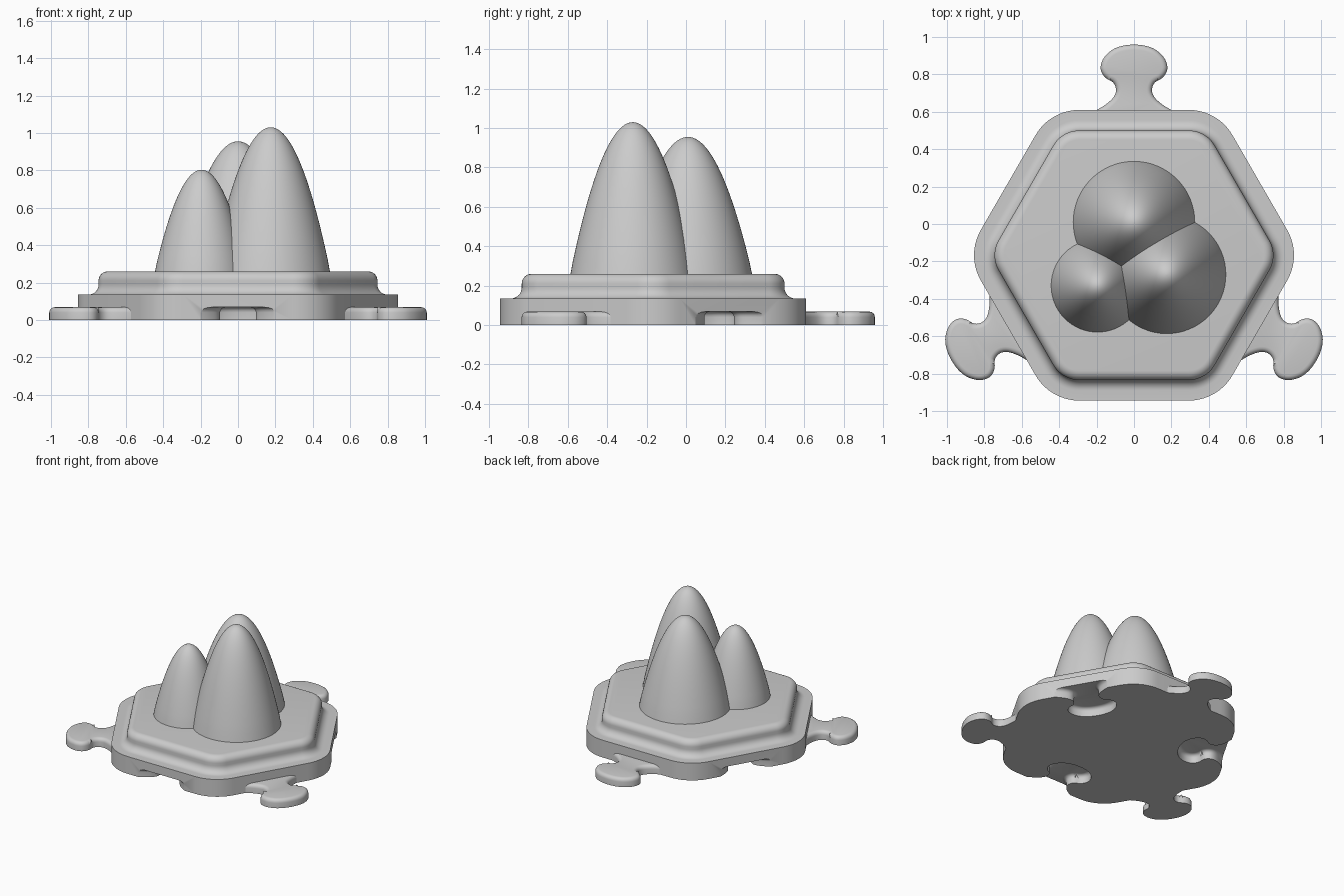
import bpy
import bmesh
from math import sin, cos, pi, radians, sqrt
from mathutils import Vector, Matrix

cube = bpy.data.objects.get("Cube")
if cube:
    bpy.data.objects.remove(cube, do_unlink=True)

CENTRE = Vector((0, -0.167, 0))
APOTHEM = 0.777
CORNER = 0.27          # outer corner radius of the hexagon
TOP = 0.26

grey = bpy.data.materials.new("stone grey")
grey.use_nodes = True
grey.diffuse_color = (0.6, 0.6, 0.6, 1)
grey.node_tree.nodes["Principled BSDF"].inputs["Base Color"].default_value = (0.6, 0.6, 0.6, 1)


def finish(bm, name):
    bmesh.ops.recalc_face_normals(bm, faces=bm.faces)
    mesh = bpy.data.meshes.new(name)
    bm.to_mesh(mesh)
    bm.free()
    obj = bpy.data.objects.new(name, mesh)
    bpy.context.collection.objects.link(obj)
    mesh.materials.append(grey)
    return obj


def smooth(obj, angle=35):
    bpy.ops.object.select_all(action='DESELECT')
    obj.select_set(True)
    bpy.context.view_layer.objects.active = obj
    bpy.ops.object.shade_smooth_by_angle(angle=radians(angle))


def loft(name, rings):
    bm = bmesh.new()
    loops = [[bm.verts.new(p) for p in ring] for ring in rings]
    n = len(loops[0])
    for a, b in zip(loops, loops[1:]):
        for i in range(n):
            j = (i + 1) % n
            bm.faces.new((a[i], a[j], b[j], b[i]))
    bm.faces.new(loops[0])
    bm.faces.new(loops[-1])
    return finish(bm, name)


def hexagon(inset, z, steps=10):
    """Rounded hexagon, moved inward from the outer wall."""
    reach = (APOTHEM - CORNER) / cos(pi / 6)
    ring = []
    for k in range(6):
        mid = k * pi / 3
        for s in range(steps + 1):
            a = mid + pi / 3 * (s / steps - 0.5)
            r = CORNER - inset
            ring.append(CENTRE + Vector((reach * cos(mid) + r * cos(a),
                                         reach * sin(mid) + r * sin(a), z)))
    return ring


def spline(points, steps=4):
    """Smooth curve through the points."""
    pts = [Vector(p) for p in points]
    out = []
    for i in range(1, len(pts) - 2):
        p, q, r, s = pts[i - 1:i + 3]
        for k in range(steps):
            t = k / steps
            out.append(0.5 * (2 * q + (r - p) * t + (2 * p - 5 * q + 4 * r - s) * t * t
                              + (3 * q - p - 3 * r + s) * t ** 3))
    return out


# Half outline of the jigsaw tab, from its root to its tip
HALF = [(0.25, -0.02), (0.2, 0), (0.15, 0.03), (0.11, 0.067), (0.096, 0.105), (0.11, 0.145),
        (0.15, 0.17), (0.173, 0.2), (0.178, 0.235), (0.16, 0.28), (0.115, 0.322), (0.06, 0.343)]


def jigsaw(name, turn, inward=False, height=0.068):
    mirrored = [(-x, y) for x, y in reversed(HALF)]
    edge = spline(HALF + [(0, 0.349)] + mirrored) + [Vector((-0.2, 0))]
    outline = [(0.2, -0.06)] + [tuple(p) for p in edge] + [(-0.2, -0.06)]
    bm = bmesh.new()
    base = bm.faces.new([bm.verts.new((x, y, 0)) for x, y in outline])
    bottom_z = -0.05 if inward else 0
    top = bmesh.ops.extrude_face_region(bm, geom=[base])["geom"]
    for v in bm.verts:
        v.co.z = bottom_z
    for v in top:
        if isinstance(v, bmesh.types.BMVert):
            v.co.z = height
    # Round the upper rim, except along the hidden root
    rim = [e for e in bm.edges if all(v.co.z > 0.01 for v in e.verts)
           and sum(v.co.y for v in e.verts) > -0.01]
    bmesh.ops.bevel(bm, geom=rim, offset=0.028, segments=4, profile=0.5, affect='EDGES')
    flip = Matrix.Rotation(pi, 4, 'Z') if inward else Matrix()
    place = (Matrix.Translation(CENTRE) @ Matrix.Rotation(radians(turn), 4, 'Z')
             @ Matrix.Translation((0, APOTHEM, 0)) @ flip)
    bmesh.ops.transform(bm, matrix=place, verts=bm.verts)
    return finish(bm, name)


# Hexagonal tile: straight wall, ledge, concave cove, rounded upper rim
profile = [(0, 0), (0, 0.135)]
quarter = [i * pi / 16 for i in range(9)]
profile += [(0.055 + 0.055 * sin(a), 0.19 - 0.055 * cos(a)) for a in quarter]
profile += [(0.16 - 0.05 * cos(a), 0.21 + 0.05 * sin(a)) for a in quarter]
tile = loft("hexagon_tile", [hexagon(d, z) for d, z in profile])

# Sockets cut into every other side
for turn in (60, 180, 300):
    cutter = jigsaw("socket_cutter", turn, inward=True)
    cutter.hide_render = True
    cut = tile.modifiers.new("socket", 'BOOLEAN')
    cut.operation = 'DIFFERENCE'
    cut.solver = 'EXACT'
    cut.object = cutter
    bpy.context.view_layer.objects.active = tile
    bpy.ops.object.modifier_apply(modifier=cut.name)
    bpy.data.objects.remove(cutter, do_unlink=True)
smooth(tile)

# Tabs on the other sides
for side, turn in (("back", 0), ("right", 120), ("left", 240)):
    smooth(jigsaw(side + "_tab", turn))


# Pointed domes standing on the tile
def dome(name, x, y, radius, tip, rows=24, sides=64):
    rings = []
    for i in range(rows + 1):
        u = max(1 - i / rows, 0.004)
        r, z = radius * u, TOP + (tip - TOP) * (1 - u ** 2)
        if i == 0:
            z -= 0.01
        rings.append([(x + r * cos(2 * pi * k / sides), y + r * sin(2 * pi * k / sides), z)
                      for k in range(sides)])
    smooth(loft(name, rings))


dome("back_dome", 0.0, 0.01, 0.327, 0.955)
dome("large_dome", 0.175, -0.27, 0.318, 1.03)
dome("small_dome", -0.195, -0.33, 0.25, 0.803)
